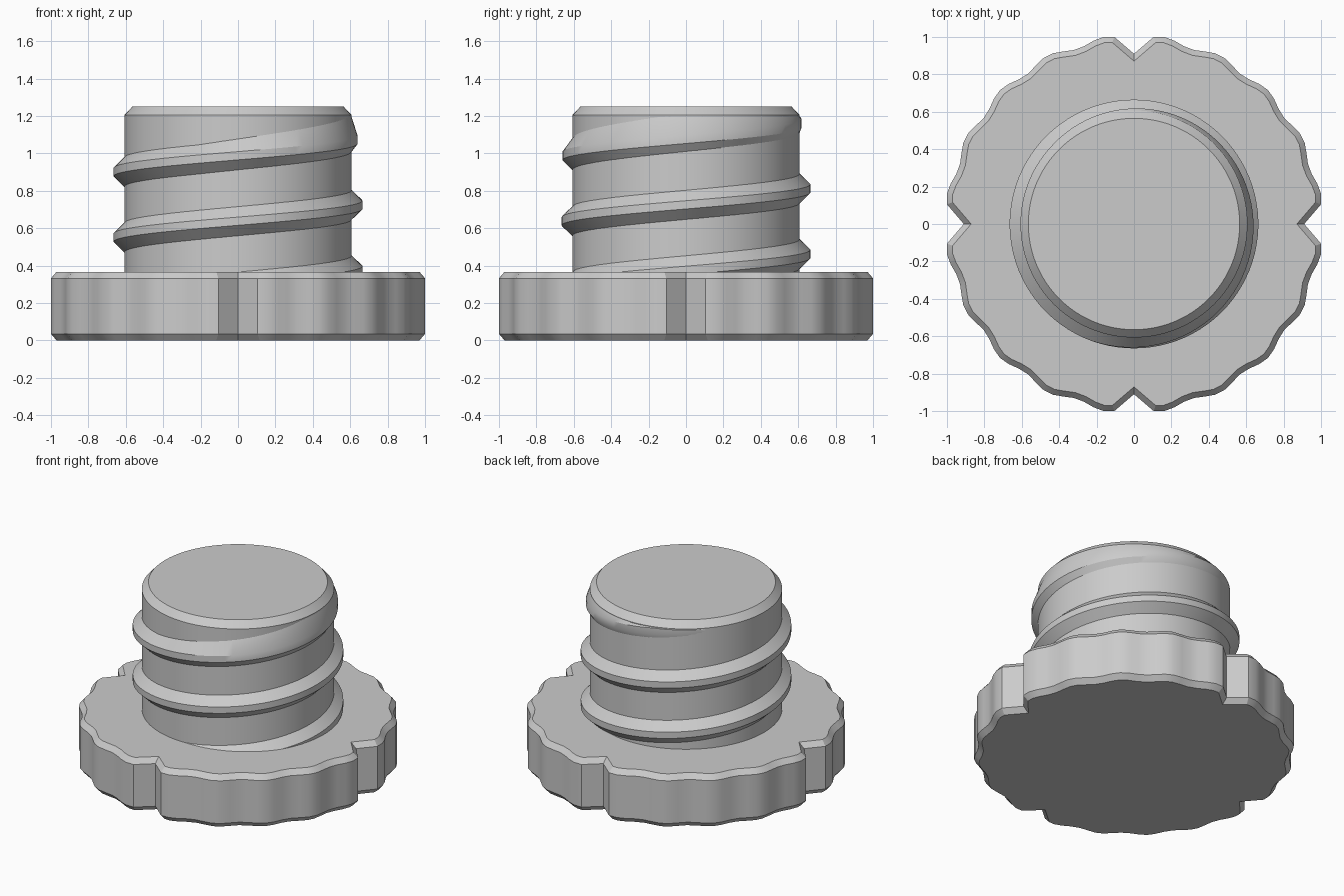
import bpy, bmesh, math
from math import sin, cos, pi, radians

if "Cube" in bpy.data.objects:
    bpy.data.objects.remove(bpy.data.objects["Cube"], do_unlink=True)

grey = bpy.data.materials.new("light grey plastic")
grey.use_nodes = True
COLOUR = (0.6, 0.6, 0.6, 1)
grey.diffuse_color = COLOUR
grey.node_tree.nodes["Principled BSDF"].inputs["Base Color"].default_value = COLOUR


def finish(bm, name):
    bmesh.ops.recalc_face_normals(bm, faces=bm.faces)
    mesh = bpy.data.meshes.new(name)
    bm.to_mesh(mesh)
    bm.free()
    mesh.materials.append(grey)
    obj = bpy.data.objects.new(name, mesh)
    bpy.context.collection.objects.link(obj)
    bpy.ops.object.select_all(action="DESELECT")
    obj.select_set(True)
    bpy.context.view_layer.objects.active = obj
    bpy.ops.object.shade_smooth_by_angle(angle=radians(28))
    return obj


def loft(bm, rings, closed=True):
    """Skin successive rings of points and cap both ends."""
    loops = [[bm.verts.new(p) for p in ring] for ring in rings]
    for a, b in zip(loops, loops[1:]):
        for i in range(len(a)):
            j = (i + 1) % len(a)
            bm.faces.new((a[i], a[j], b[j], b[i]))
    bm.faces.new(loops[0][::-1])
    bm.faces.new(loops[-1])


# Grip plate: scalloped outline with a V notch on each side, chamfered rims
CHAMFER = 0.035
PLATE_TOP = 0.367
outline = []
for q in range(4):
    turn = q * pi / 2
    outline.append((0.91 * cos(turn), 0.91 * sin(turn)))
    for k in range(25):
        a = radians(6 + 78 * k / 24)
        r = 0.998 - 0.015 * cos(20 * a)
        outline.append((r * cos(a + turn), r * sin(a + turn)))


def inset(points, d):
    """Offset a counter-clockwise outline inwards by d with mitred corners."""
    result = []
    for i, (x, y) in enumerate(points):
        (px, py), (nx, ny) = points[i - 1], points[(i + 1) % len(points)]
        l1, l2 = math.hypot(x - px, y - py), math.hypot(nx - x, ny - y)
        ax, ay = (py - y) / l1, (x - px) / l1
        bx, by = (y - ny) / l2, (nx - x) / l2
        s = d / (1 + ax * bx + ay * by)
        result.append((x + (ax + bx) * s, y + (ay + by) * s))
    return result


inner = inset(outline, CHAMFER * 0.85)
bm = bmesh.new()
loft(bm, [[(x, y, z) for x, y in pts] for pts, z in (
    (inner, 0), (outline, CHAMFER),
    (outline, PLATE_TOP - CHAMFER), (inner, PLATE_TOP))])
finish(bm, "grip_plate")

# Plug: solid cylinder with a chamfered top
CORE = 0.607
SHOULDER, TOP = 1.205, 1.25
N = 128
bm = bmesh.new()
loft(bm, [[(r * cos(2 * pi * i / N), r * sin(2 * pi * i / N), z) for i in range(N)]
          for r, z in ((CORE, 0.3), (CORE, SHOULDER), (0.565, TOP))])
finish(bm, "plug_core")

# Screw thread: trapezoid ridge climbing the plug and fading out near the top
PITCH, CREST = 0.35, 0.665
START, FADE, END = -150, 610, 870
bm = bmesh.new()
rings = []
for deg in range(START, END + 1, 4):
    a = radians(deg)
    z = 0.375 + PITCH * deg / 360
    t = max(0, (deg - FADE) / (END - FADE))
    r = CREST + (CORE - 0.003 - CREST) * t
    low = z - 0.08 + 0.03 * t
    high = min(z + 0.08 + 0.08 * min(1, 2 * t), SHOULDER - 0.002)
    profile = ((0.55, low), (CORE - 0.002, low), (r, z - 0.022),
               (r, min(z + 0.022, high - 0.004)), (CORE - 0.002, high), (0.55, high))
    rings.append([(p * cos(a), p * sin(a), h) for p, h in profile])
loft(bm, rings)
finish(bm, "screw_thread")
